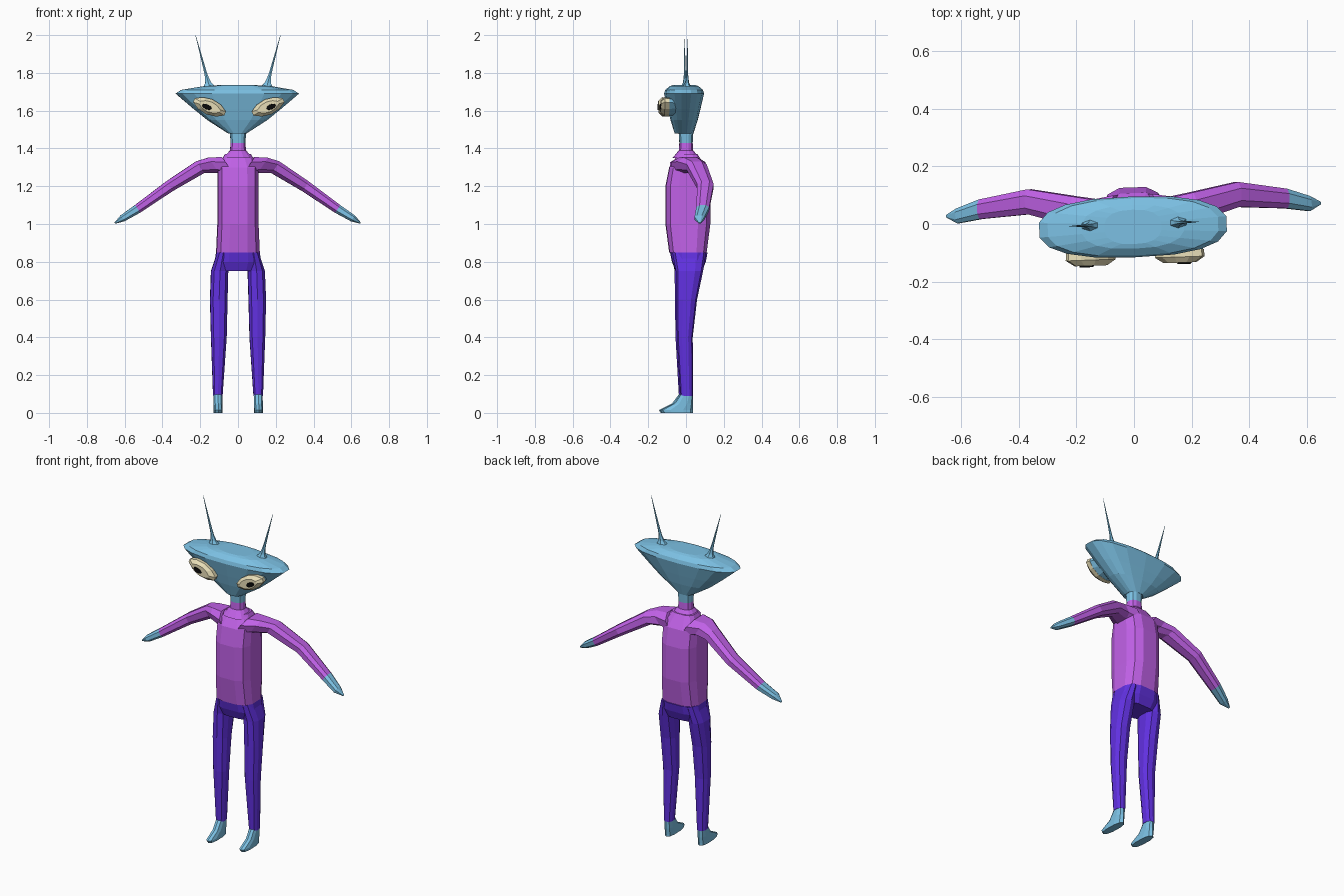
import bpy, bmesh, math
from mathutils import Vector, Matrix

cube = bpy.data.objects.get("Cube")
if cube:
    bpy.data.objects.remove(cube, do_unlink=True)


def make_material(name, red, green, blue):
    material = bpy.data.materials.new(name)
    material.use_nodes = True
    colour = (red, green, blue, 1)
    material.diffuse_color = colour
    material.node_tree.nodes["Principled BSDF"].inputs["Base Color"].default_value = colour
    return material


skin = make_material("blue skin", .2, .53, .77)
shirt = make_material("magenta shirt", .53, .12, .8)
trousers = make_material("indigo trousers", .12, .03, .75)
cream = make_material("cream eye", .85, .77, .5)
black = make_material("black pupil", .003, .003, .003)

side_axis, depth_axis = Vector((1, 0, 0)), Vector((0, 1, 0))
stance_turn = Matrix.Rotation(math.radians(2), 4, "Z")


def signed_power(value, exponent):
    return math.copysign(abs(value) ** exponent, value)


def ring_points(ring, u, v, sides, exponent):
    """Points of a rounded box or almond outline about the ring's centre."""
    centre, u_radius, v_radius = ring
    for i in range(sides):
        angle = math.tau * (i + .5) / sides
        across = u * u_radius * signed_power(math.cos(angle), exponent)
        along = v * v_radius * signed_power(math.sin(angle), exponent)
        yield stance_turn @ (Vector(centre) + across + along)


def loft(name, materials, rings, u=side_axis, v=depth_axis, sides=12, exponent=.8, split=None):
    """Skin a list of rings; bands from split onwards take the second material."""
    bm = bmesh.new()
    loops = [[bm.verts.new(point) for point in ring_points(ring, u, v, sides, exponent)]
             for ring in rings]
    for band, (lower, upper) in enumerate(zip(loops, loops[1:])):
        for i in range(sides):
            face = bm.faces.new((lower[i - 1], lower[i], upper[i], upper[i - 1]))
            face.material_index = int(split is not None and band >= split)
    bm.faces.new(loops[0])
    bm.faces.new(loops[-1]).material_index = len(materials) - 1
    bmesh.ops.recalc_face_normals(bm, faces=bm.faces)
    mesh = bpy.data.meshes.new(name)
    bm.to_mesh(mesh)
    bm.free()
    for material in materials:
        mesh.materials.append(material)
    bpy.context.collection.objects.link(bpy.data.objects.new(name, mesh))


# Shirt body: deepest at the chest and belly, closing in at the shoulders
torso_sizes = [(.85, .117, .1), (1, .11, .12), (1.2, .11, .12), (1.3, .11, .1), (1.37, .07, .05)]
loft("torso", [shirt],
     [((0, .01, z), width, depth) for z, width, depth in torso_sizes], exponent=.65)

# Neck: shirt collar below, skin above
neck_radii = [(1.35, .08), (1.39, .043), (1.43, .04), (1.5, .045)]
loft("neck", [shirt, skin], [((0, 0, z), radius, radius * .9) for z, radius in neck_radii], split=2)

# Trouser seat
seat_sizes = [(.85, .117, .1), (.8, .125, .09), (.75, .1, .07)]
loft("trouser_seat", [trousers],
     [((0, .015, z), width, depth) for z, width, depth in seat_sizes], exponent=.65)

# Head: broad flat crown over a narrow chin, its depth growing with its width
head_widths = [(1.48, .05), (1.55, .16), (1.61, .235), (1.69, .33), (1.71, .3), (1.73, .18), (1.735, .1)]
loft("head", [skin],
     [((-.004, -.01, z), width, .04 + width / 5) for z, width in head_widths], sides=18)


def build_arm(name, side):
    """Sleeve merging into the shoulder, bent at the elbow, ending in a pointed hand."""
    path = [(.05, .01, 1.3, .07), (.13, .02, 1.31, .053), (.2, .05, 1.3, .04),
            (.36, .09, 1.2, .033), (.53, .07, 1.08, .026), (.61, .05, 1.03, .02),
            (.65, .05, 1.005, .004)]
    rings = [((side * x, y, z), radius, radius * 1.4) for x, y, z, radius in path]
    slope = Vector((side * .55, 0, .83))
    loft(name, [shirt, skin], rings, u=slope, sides=8, split=4)


def build_leg(name, side):
    """Trouser leg flaring from the waist to the thigh and narrowing to the ankle."""
    path = [(.08, .015, .85, .03, .09), (.097, .015, .75, .047, .072), (.102, 0, .6, .048, .055),
            (.102, -.01, .4, .043, .042), (.107, 0, .09, .026, .034)]
    rings = [((side * x, y, z), width, depth) for x, y, z, width, depth in path]
    loft(name, [trousers], rings, sides=10)


def build_foot(name, side):
    """Fixed heel with the toe reaching further forward toward the sole."""
    heel = .033
    toes = [(.1, -.033), (.05, -.07), (.015, -.14), (0, -.13)]
    rings = [((side * .107, (toe + heel) / 2, z), .024, (heel - toe) / 2) for z, toe in toes]
    loft(name, [skin], rings, sides=10)


def build_antenna(name, side):
    """Thin spike leaning outwards from a flared root."""
    rings = []
    for step in range(11):
        t = step / 10
        radius = .001 + .01 * (1 - t) + .03 * (1 - t) ** 12
        rings.append(((side * (.15 + .075 * t), 0, 1.72 + .28 * t), radius, radius * .6))
    loft(name, [skin], rings, sides=6, exponent=1)


def build_eye_layer(name, side, material, x, layers, length, height, exponent):
    """Almond slab facing forwards, its outer corner raised."""
    tilt = math.radians(23)
    u = Vector((side * math.cos(tilt), 0, math.sin(tilt)))
    v = Vector((-side * math.sin(tilt), 0, math.cos(tilt)))
    rings = [((side * x, y, 1.62), length * scale, height * scale) for y, scale in layers]
    loft(name, [material], rings, u=u, v=v, sides=10, exponent=exponent)


for label, side in (("left", 1), ("right", -1)):
    build_arm(label + "_arm", side)
    build_leg(label + "_leg", side)
    build_foot(label + "_foot", side)
    build_antenna(label + "_antenna", side)
    socket_layers = [(-.04, .75), (-.1, .97)]
    build_eye_layer(label + "_eye_socket", side, skin, .155, socket_layers, .095, .043, 1.15)
    eye_layers = [(-.095, .97), (-.12, 1), (-.14, .65)]
    build_eye_layer(label + "_eye", side, cream, .155, eye_layers, .095, .043, 1.15)
    pupil_layers = [(-.137, 1), (-.145, .9)]
    build_eye_layer(label + "_pupil", side, black, .17, pupil_layers, .028, .014, 1)
